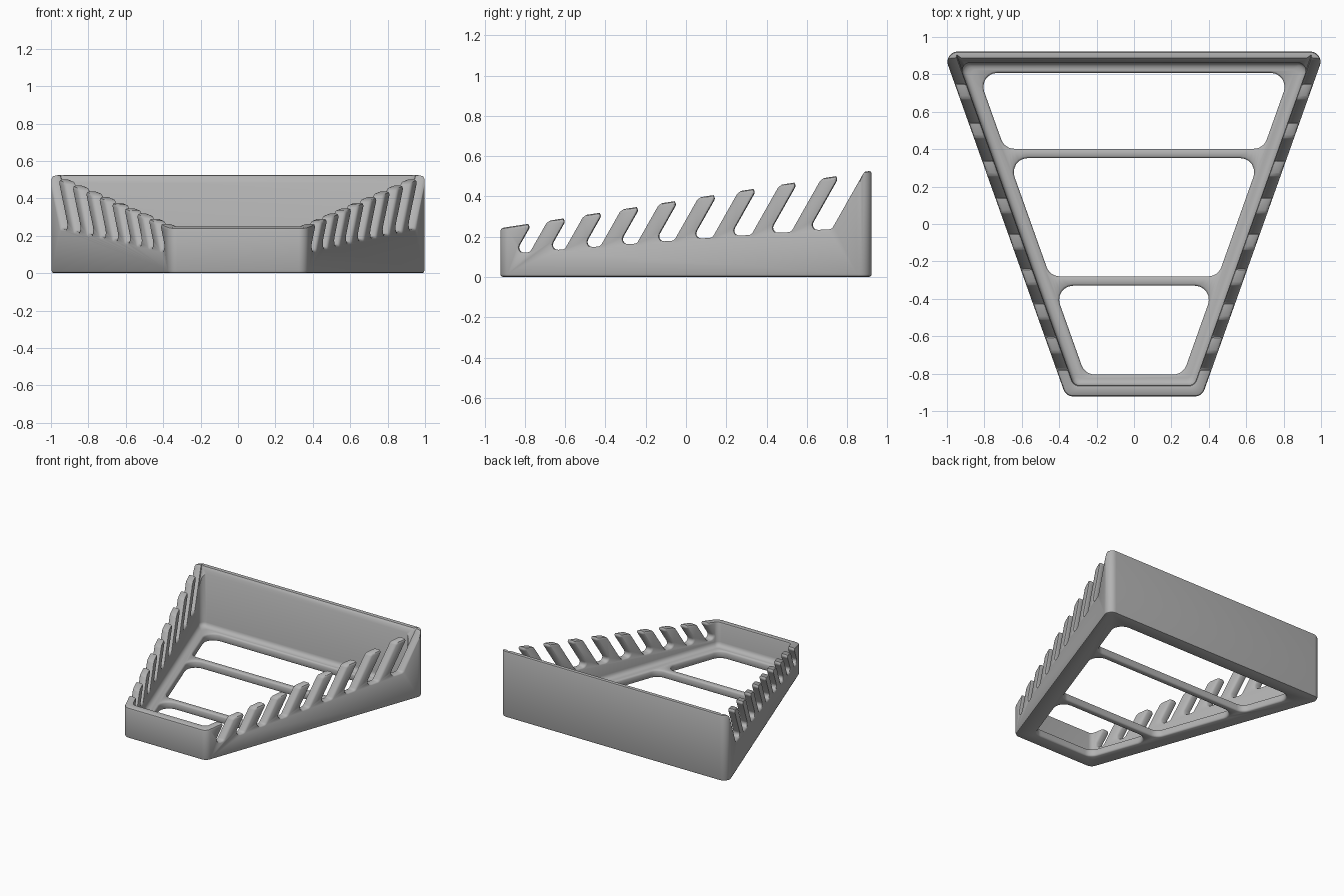
import bpy, bmesh, math
from mathutils import Vector

if "Cube" in bpy.data.objects:
    bpy.data.objects.remove(bpy.data.objects["Cube"])

WALL = 0.06          # wall thickness
FLOOR = 0.06         # floor thickness
WX = 0.064           # side wall thickness measured along x
LEAN = 0.566         # slant of the slots (dy per dz)


def side(y):
    """x of the outer side wall at y"""
    return 0.692 + 0.356 * y


def top(y):
    """height of the sloping rim at y"""
    return 0.385 + 0.155 * y


def rounded(corners, radii, inset=0.0, n=6):
    """Counter-clockwise polygon, offset inwards, with rounded corners."""
    pts = [Vector(c) for c in corners]
    out = []
    for i, p in enumerate(pts):
        e1 = (p - pts[i - 1]).normalized()
        e2 = (pts[(i + 1) % len(pts)] - p).normalized()
        n1, n2 = Vector((-e1.y, e1.x)), Vector((-e2.y, e2.x))
        p = p + (n1 + n2) * inset / (1 + n1.dot(n2))
        turn = math.atan2(e1.x * e2.y - e1.y * e2.x, e1.dot(e2))
        s = 1 if turn > 0 else -1
        r = max(radii[i] - inset * s, 0.006)
        start = p - e1 * r * math.tan(abs(turn) / 2)
        centre = start + n1 * r * s
        arm = start - centre
        for k in range(n + 1):
            a = turn * k / n
            c, sn = math.cos(a), math.sin(a)
            out.append(centre + Vector((arm.x * c - arm.y * sn, arm.x * sn + arm.y * c)))
    return out


def loft(name, rings):
    """Closed solid through rings with equal point counts."""
    bm = bmesh.new()
    rows = [[bm.verts.new(p) for p in ring] for ring in rings]
    n = len(rows[0])
    for a, b in zip(rows, rows[1:]):
        for i in range(n):
            j = (i + 1) % n
            bm.faces.new((a[i], a[j], b[j], b[i]))
    bm.faces.new(rows[0][::-1])
    bm.faces.new(rows[-1])
    bmesh.ops.recalc_face_normals(bm, faces=bm.faces[:])
    me = bpy.data.meshes.new(name)
    bm.to_mesh(me)
    bm.free()
    ob = bpy.data.objects.new(name, me)
    bpy.context.collection.objects.link(ob)
    return ob


def trapezoid(y0, y1, margin=0.0):
    a, b = side(y0) - margin, side(y1) - margin
    return [(-a, y0), (a, y0), (b, y1), (-b, y1)]


# tray shell: outer wall, rounded rim, inner wall, floor fillet
def plan(inset, z, on_rim=False, r=0.055):
    ring = rounded(trapezoid(-0.922, 0.922), [r + inset] * 4, inset, 8)
    return [(p.x, p.y, z + (top(p.y) if on_rim else 0)) for p in ring]


B = 0.015
rings = [plan(B, 0, r=0.04), plan(0.004, 0.004, r=0.051), plan(0, B),
         plan(0, -B, True), plan(0.004, -0.004, True, 0.051), plan(B, 0, True, 0.045),
         plan(WALL - B, 0, True, 0.045), plan(WALL - 0.004, -0.004, True, 0.043),
         plan(WALL, -B, True, 0.042)]
F = 0.035
for k in range(5):
    a = math.radians(22.5 * k)
    rings.append(plan(WALL + F * (1 - math.cos(a)), FLOOR + F * (1 - math.sin(a)), r=0.042 - 0.003 * k))
tray = loft("tool_tray", rings)

cutters = []

# floor openings with softened edges
for y0, y1 in ((-0.805, -0.33), (-0.28, 0.352), (0.402, 0.808)):
    steps = ((-0.1, -0.012), (-0.001, -0.012), (0.004, -0.004), (0.012, 0),
             (FLOOR - 0.012, 0), (FLOOR - 0.004, -0.004), (FLOOR + 0.001, -0.012), (0.15, -0.012))
    rings = [[(p.x, p.y, z) for p in rounded(trapezoid(y0, y1, 0.143), [0.075] * 4, d)]
             for z, d in steps]
    cutters.append(loft("opening_cutter", rings))

# slanted slots through both side walls, growing towards the back
for i in range(9):
    yc = -0.80 + 0.168 * i + 0.0021 * i * i
    zb = 0.12 + 0.0143 * i
    w = 0.07 + 0.005 * i

    def edge(s, z):
        return yc + s * w / 2 + LEAN * (z - zb - 0.02)

    def rim(s):
        return top(edge(s, 0)) / (1 - 0.155 * LEAN)

    zl, zr = rim(-1) - 0.02, rim(1) - 0.012
    yl, yr = edge(-1, zl), edge(1, zr)
    flare = (0.038, 0.028) if i < 8 else (0.028, 0.035)
    prof = [(edge(-1, zb - 0.003), zb - 0.003), (edge(1, zb + 0.003), zb + 0.003),
            (yr, zr), (yr + flare[0], zr + flare[1]), (yr + flare[0], zr + 0.2),
            (yl - 0.02, zl + 0.2), (yl - 0.02, zl + 0.04), (yl, zl)]
    radii = [0.025, 0.025, 0.02, 0.008, 0.008, 0.008, 0.008, 0.02]
    steps = [(-0.1, -0.012), (-0.001, -0.012), (0.004, -0.004), (0.012, 0),
             (WX - 0.012, 0), (WX - 0.004, -0.004), (WX + 0.001, -0.012), (WX + 0.02, 0)]
    rings = []
    for sx, seq in ((1, steps), (-1, steps[::-1])):
        for t, d in seq:
            rings.append([(sx * (side(p.x) - t), p.x, p.y) for p in rounded(prof, radii, d, 5)])
    cutters.append(loft("slot_cutter", rings))

# cut everything out of the tray
bpy.context.view_layer.objects.active = tray
tray.select_set(True)
for c in cutters:
    c.hide_render = True
    m = tray.modifiers.new("cut", 'BOOLEAN')
    m.operation, m.solver, m.object = 'DIFFERENCE', 'EXACT', c
    bpy.ops.object.modifier_apply(modifier=m.name)
    bpy.data.objects.remove(c)

mat = bpy.data.materials.new("plain_grey")
mat.diffuse_color = (0.45, 0.45, 0.45, 1)
mat.use_nodes = True
mat.node_tree.nodes["Principled BSDF"].inputs["Base Color"].default_value = mat.diffuse_color
tray.data.materials.clear()
tray.data.materials.append(mat)
bpy.ops.object.shade_smooth_by_angle(angle=math.radians(35))
